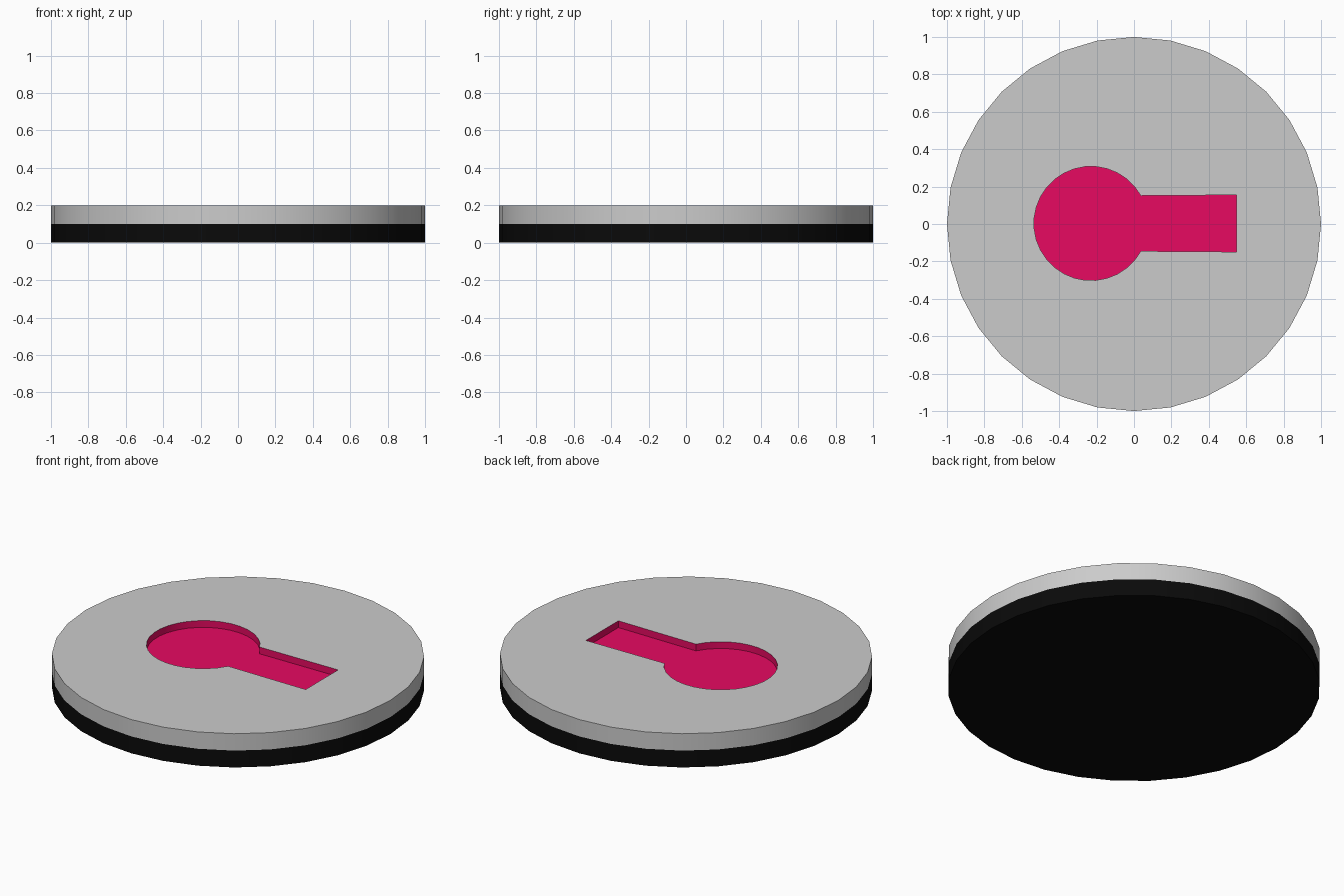
import bpy, bmesh
from math import cos, sin, pi, asin

if "Cube" in bpy.data.objects:
    bpy.data.objects.remove(bpy.data.objects["Cube"])

RADIUS, SIDES = 1.0, 32
SPLIT, TOP, FLOOR = 0.10, 0.20, 0.16


def material(name, color):
    m = bpy.data.materials.new(name)
    m.diffuse_color = color
    m.use_nodes = True
    m.node_tree.nodes["Principled BSDF"].inputs["Base Color"].default_value = m.diffuse_color
    return m


def ring(bm, pts, z):
    return [bm.verts.new((x, y, z)) for x, y in pts]


def loop_edges(bm, vs):
    return [bm.edges.get((a, b)) or bm.edges.new((a, b)) for a, b in zip(vs, vs[1:] + vs[:1])]


def walls(bm, low, high, inward=False):
    n = len(low)
    for i in range(n):
        j = (i + 1) % n
        f = bm.faces.new((low[i], low[j], high[j], high[i]))
        if inward:
            f.normal_flip()


def finish(bm, name, mat=None):
    me = bpy.data.meshes.new(name)
    bm.normal_update()
    bm.to_mesh(me)
    bm.free()
    ob = bpy.data.objects.new(name, me)
    bpy.context.collection.objects.link(ob)
    if mat:
        me.materials.append(mat)
    bpy.ops.object.select_all(action='DESELECT')
    ob.select_set(True)
    bpy.context.view_layer.objects.active = ob
    bpy.ops.object.shade_smooth_by_angle(angle=pi / 6)
    return ob


# Shared outlines, both counter-clockwise
circle = [(RADIUS * cos(2 * pi * i / SIDES), RADIUS * sin(2 * pi * i / SIDES)) for i in range(SIDES)]
cx, cy, r, half, end = -0.23, 0.003, 0.305, 0.148, 0.548
a0 = asin(half / r)
steps = 27
keyhole = [(cx + r * cos(a), cy + r * sin(a))
           for a in (a0 + (2 * pi - 2 * a0) * i / steps for i in range(steps + 1))]
keyhole += [(end, cy - half - 0.004), (end, cy + half + 0.004)]

# Black lower half of the disc
bm = bmesh.new()
low, high = ring(bm, circle, 0), ring(bm, circle, SPLIT)
walls(bm, low, high)
bm.faces.new(low[::-1])
finish(bm, "lower_disc", material("black", (0.003, 0.003, 0.003, 1)))

# Grey upper half with a keyhole opening in its top face
bm = bmesh.new()
low, high = ring(bm, circle, SPLIT), ring(bm, circle, TOP)
walls(bm, low, high)
rim = ring(bm, keyhole, TOP)
fill = bmesh.ops.triangle_fill(bm, use_beauty=True,
                               edges=loop_edges(bm, high) + loop_edges(bm, rim))
for f in [g for g in fill["geom"] if isinstance(g, bmesh.types.BMFace)]:
    f.normal_update()
    if f.normal.z < 0:
        f.normal_flip()
finish(bm, "upper_disc")

# Crimson keyhole recess: walls and floor
bm = bmesh.new()
low, high = ring(bm, keyhole, FLOOR), ring(bm, keyhole, TOP)
walls(bm, low, high, inward=True)
bm.faces.new(low)
finish(bm, "keyhole_recess", material("crimson", (0.8, 0.003, 0.12, 1)))
